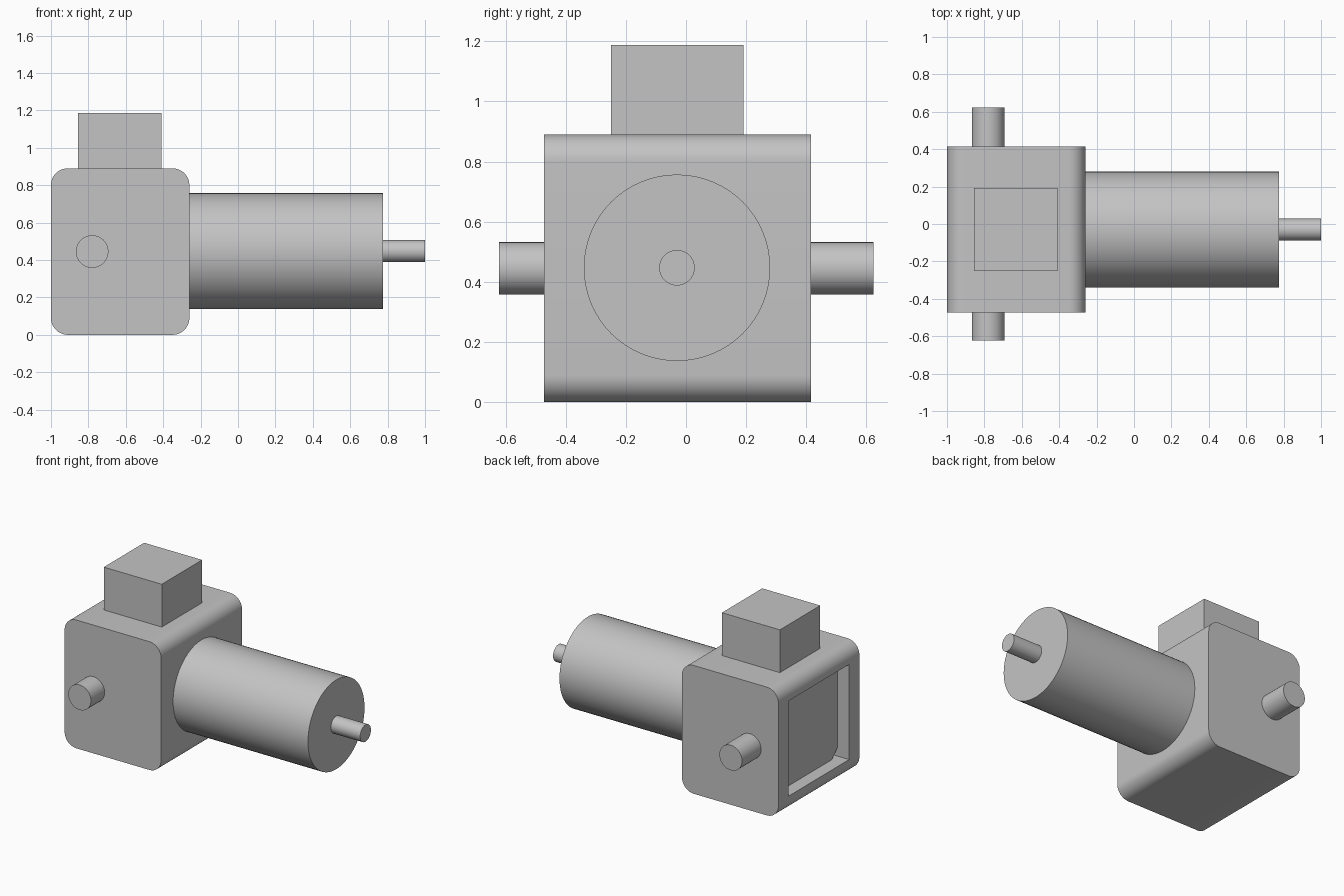
import bpy, bmesh, math
from mathutils import Matrix, Vector

cube = bpy.data.objects.get("Cube")
if cube:
    bpy.data.objects.remove(cube, do_unlink=True)

GREY = (0.55, 0.55, 0.55, 1)
metal = bpy.data.materials.new("plain grey")
metal.use_nodes = True
metal.diffuse_color = GREY
metal.node_tree.nodes["Principled BSDF"].inputs["Base Color"].default_value = GREY

YC, ZC = -0.03, 0.445   # drive axis


def finish(name, bm):
    mesh = bpy.data.meshes.new(name)
    bm.to_mesh(mesh)
    bm.free()
    obj = bpy.data.objects.new(name, mesh)
    bpy.context.collection.objects.link(obj)
    mesh.materials.append(metal)
    return obj


def smooth(obj):
    bpy.ops.object.select_all(action="DESELECT")
    obj.select_set(True)
    bpy.context.view_layer.objects.active = obj
    bpy.ops.object.shade_smooth_by_angle(angle=math.radians(30))


def box(name, low, high, axis=None, radius=0, segments=1):
    """Box between two corners; edges along one axis may be rounded."""
    low, high = Vector(low), Vector(high)
    bm = bmesh.new()
    bmesh.ops.create_cube(bm, size=1)
    bmesh.ops.scale(bm, vec=high - low, verts=bm.verts)
    bmesh.ops.translate(bm, vec=(low + high) / 2, verts=bm.verts)
    if axis is not None:
        edges = [e for e in bm.edges
                 if abs((e.verts[0].co - e.verts[1].co)[axis]) > 1e-4]
        bmesh.ops.bevel(bm, geom=edges, offset=radius, segments=segments,
                        profile=0.5, affect="EDGES")
    return finish(name, bm)


def rod(name, start, end, radius):
    """Capped cylinder between two points."""
    start, end = Vector(start), Vector(end)
    turn = (end - start).to_track_quat("Z", "Y").to_matrix().to_4x4()
    bm = bmesh.new()
    bmesh.ops.create_cone(bm, cap_ends=True, segments=64, radius1=radius,
                          radius2=radius, depth=(end - start).length,
                          matrix=Matrix.Translation((start + end) / 2) @ turn)
    obj = finish(name, bm)
    smooth(obj)
    return obj


# Gearbox housing with a recessed opening on the end
housing = box("gearbox_housing", (-1, -0.472, 0), (-0.26, 0.415, 0.89), 1, 0.09, 12)
cutter = box("opening_cutter", (-1.2, -0.36, 0.115), (-0.88, 0.305, 0.775))
cutter.hide_render = True
cutter.hide_viewport = False
cut = housing.modifiers.new("opening", "BOOLEAN")
cut.operation = "DIFFERENCE"
cut.solver = "EXACT"
cut.object = cutter
smooth(housing)
bpy.ops.object.modifier_apply(modifier="opening")
bpy.data.objects.remove(cutter, do_unlink=True)

# Panel with clipped corners inside the opening
box("recessed_panel", (-0.912, -0.36, 0.115), (-0.87, 0.305, 0.775), 0, 0.063)

# Terminal box on top
box("terminal_box", (-0.855, -0.25, 0.88), (-0.41, 0.192, 1.187))

# Motor and its shaft
rod("motor_body", (-0.27, YC, ZC + 0.002), (0.775, YC, ZC + 0.002), 0.31)
rod("motor_shaft", (0.765, YC, ZC + 0.002), (1, YC, ZC + 0.002), 0.059)

# Output shafts on both sides of the housing
rod("front_output_shaft", (-0.78, -0.46, ZC), (-0.78, -0.622, ZC), 0.087)
rod("back_output_shaft", (-0.78, 0.40, ZC), (-0.78, 0.624, ZC), 0.087)
